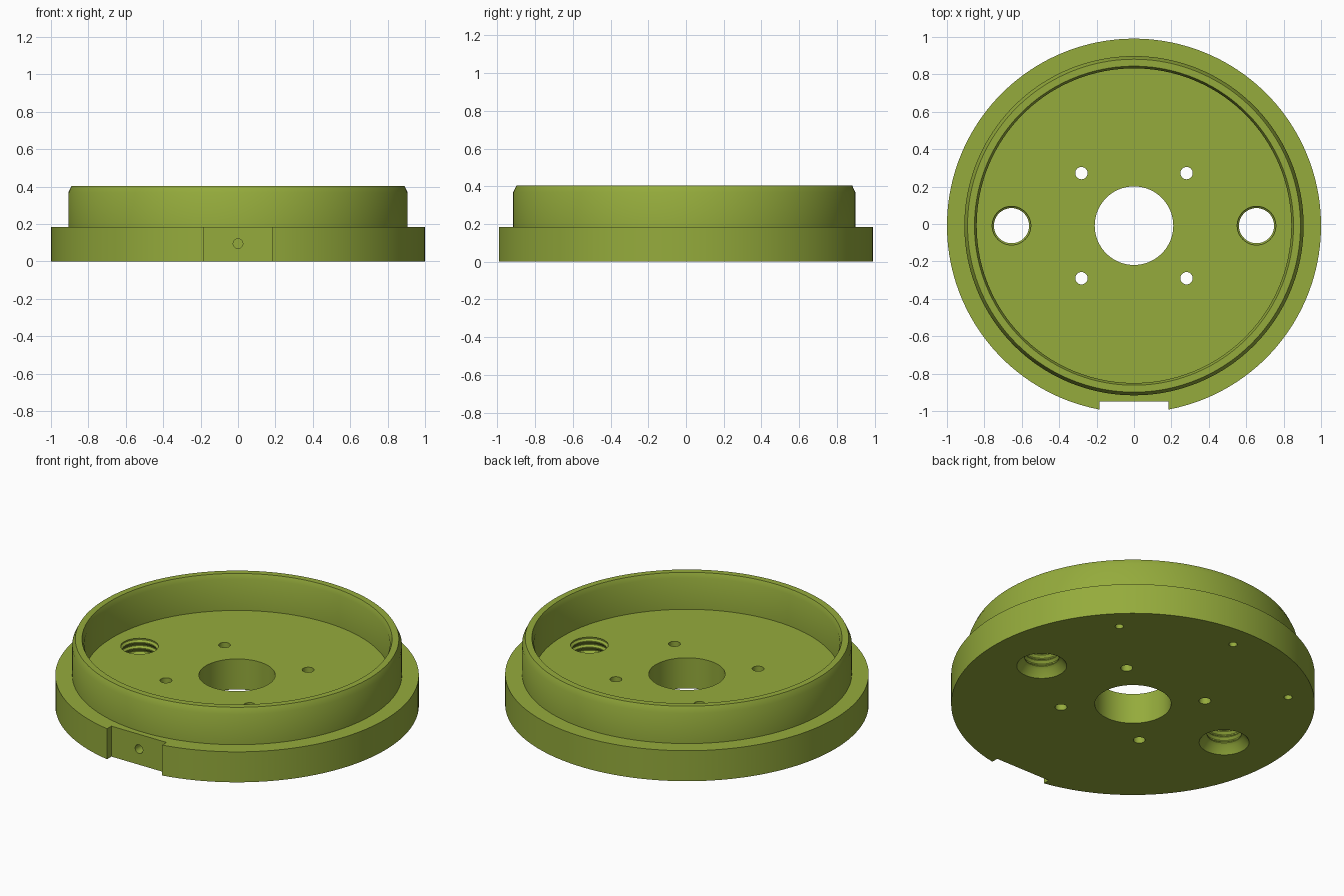
import bpy, bmesh, math
from mathutils import Matrix

if "Cube" in bpy.data.objects:
    bpy.data.objects.remove(bpy.data.objects["Cube"])

CY = -0.009          # centre of the round body (the notch shortens the front)
FLANGE, TOP = 0.185, 0.404

olive = bpy.data.materials.new("olive green")
olive.diffuse_color = (0.30, 0.41, 0.045, 1)
olive.use_nodes = True
olive.node_tree.nodes["Principled BSDF"].inputs["Base Color"].default_value = olive.diffuse_color


def lathe(name, profile, segments, matrix=Matrix()):
    """Revolve an (r, z) profile that starts and ends on the axis."""
    bm = bmesh.new()
    rings = []
    for r, z in profile:
        if r == 0:
            rings.append([bm.verts.new((0, 0, z))] * segments)
        else:
            rings.append([bm.verts.new((r * math.cos(math.tau * i / segments),
                                        r * math.sin(math.tau * i / segments), z))
                          for i in range(segments)])
    for k in range(len(rings) - 1):
        a, b = rings[k], rings[k + 1]
        if profile[k][0] == 0:
            bm.faces.new(b)
        elif profile[k + 1][0] == 0:
            bm.faces.new(a)
        else:
            for i in range(segments):
                j = (i + 1) % segments
                bm.faces.new((a[i], a[j], b[j], b[i]))
    for v in [v for v in bm.verts if not v.link_faces]:
        bm.verts.remove(v)
    bmesh.ops.recalc_face_normals(bm, faces=bm.faces)
    bm.transform(matrix)
    mesh = bpy.data.meshes.new(name)
    bm.to_mesh(mesh)
    bm.free()
    mesh.materials.append(olive)
    obj = bpy.data.objects.new(name, mesh)
    bpy.context.collection.objects.link(obj)
    return obj


def drill(name, x, y, r, z0, z1, segments=32):
    return lathe(name, [(0, z0), (r, z0), (r, z1), (0, z1)], segments,
                 Matrix.Translation((x, y + CY, 0)))


# Flanged cup: wide base, raised wall with chamfered rim, flat floor
body = lathe("flanged_cup", [
    (0, 0), (1, 0), (1, FLANGE), (0.907, FLANGE), (0.907, 0.368), (0.89, TOP),
    (0.853, TOP), (0.841, 0.375), (0.841, FLANGE), (0, FLANGE)], 160)
body.data.transform(Matrix.Translation((0, CY, 0)))

# Centre bore and four screw holes
cutters = [drill("centre_bore", 0, 0, 0.21, -0.1, 0.5, 96)]
for sx in (-1, 1):
    for sy in (-1, 1):
        cutters.append(drill("screw_hole", sx * 0.281, sy * 0.281, 0.033, -0.1, 0.5))

# Threaded side holes, countersunk from below
pitch, start = 0.036, 0.041
thread = [(0, -0.02), (0.152, -0.02), (0.108, start)]
for k in range(4):
    z = start + k * pitch
    thread += [(0.094, z + 0.010), (0.094, z + 0.016),
               (0.106, z + 0.026), (0.106, z + 0.032)]
thread += [(0.094, 0.2), (0.094, 0.3), (0, 0.3)]
for sx in (-1, 1):
    cutters.append(lathe("threaded_hole", thread, 48,
                         Matrix.Translation((sx * 0.655, CY, 0))))

# Three blind holes under the wall
for deg in (45, 90, 135):
    a = math.radians(deg)
    cutters.append(drill("blind_hole", 0.857 * math.cos(a), 0.857 * math.sin(a),
                         0.023, -0.1, 0.12, 24))

# Flat front notch with a pin hole
bpy.ops.mesh.primitive_cube_add(size=1, location=(0, -1.05, 0.1))
notch = bpy.context.object
notch.name = "front_notch"
notch.scale = (0.37, 0.2, 0.5)
cutters.append(notch)
cutters.append(lathe("pin_hole", [(0, 0), (0.026, 0), (0.026, 0.3), (0, 0.3)], 24,
                     Matrix.Translation((0, -0.8, 0.095)) @ Matrix.Rotation(math.pi / 2, 4, 'X')))

# Apply the cuts
for c in cutters:
    c.hide_render = True
    m = body.modifiers.new(c.name, 'BOOLEAN')
    m.operation, m.solver, m.object = 'DIFFERENCE', 'EXACT', c
bpy.ops.object.select_all(action='DESELECT')
bpy.context.view_layer.objects.active = body
body.select_set(True)
for m in list(body.modifiers):
    bpy.ops.object.modifier_apply(modifier=m.name)
for c in cutters:
    bpy.data.objects.remove(c)
bpy.ops.object.shade_smooth_by_angle(angle=math.radians(30))
